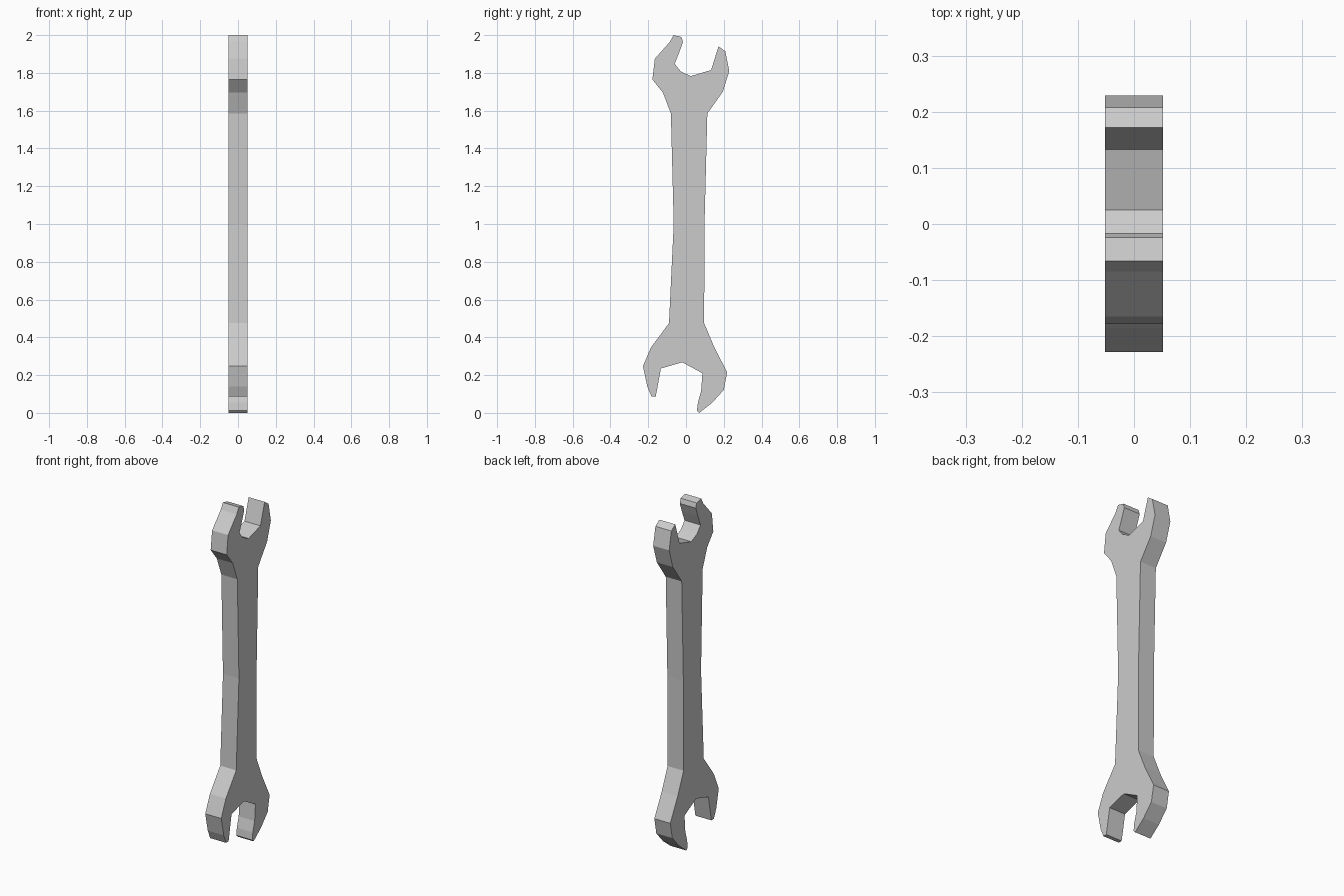
import bpy, bmesh

if "Cube" in bpy.data.objects:
    bpy.data.objects.remove(bpy.data.objects["Cube"])

HALF_THICKNESS = 0.0515

# Outline in (y, z), clockwise in the right-hand view
upper_jaw = [(-0.066, 2.0), (-0.024, 1.99), (-0.016, 1.963), (-0.035, 1.91),
             (-0.06, 1.848), (-0.028, 1.808), (0.025, 1.783), (0.133, 1.815),
             (0.172, 1.94), (0.208, 1.915), (0.229, 1.81), (0.195, 1.70)]
right_edge = [(0.113, 1.585), (0.098, 1.0), (0.096, 0.475)]
lower_jaw = [(0.15, 0.347), (0.218, 0.215), (0.2, 0.122), (0.138, 0.053),
             (0.07, 0.0), (0.058, 0.012), (0.063, 0.055), (0.08, 0.115),
             (0.087, 0.21), (-0.02, 0.268), (-0.133, 0.235), (-0.16, 0.088),
             (-0.183, 0.088), (-0.205, 0.14), (-0.228, 0.247), (-0.185, 0.347)]
left_edge = [(-0.09, 0.475), (-0.065, 1.0), (-0.08, 1.585)]
upper_jaw_side = [(-0.122, 1.695), (-0.178, 1.765), (-0.165, 1.875), (-0.085, 1.965)]
outline = upper_jaw + right_edge + lower_jaw + left_edge + upper_jaw_side

# Flat plate extruded across x
bm = bmesh.new()
face = bm.faces.new([bm.verts.new((-HALF_THICKNESS, y, z)) for y, z in outline])
extruded = bmesh.ops.extrude_face_region(bm, geom=[face], use_keep_orig=True)
top_verts = [g for g in extruded["geom"] if isinstance(g, bmesh.types.BMVert)]
bmesh.ops.translate(bm, verts=top_verts, vec=(2 * HALF_THICKNESS, 0, 0))

# Split the concave sides cleanly
caps = [f for f in bm.faces if len(f.verts) > 4]
bmesh.ops.triangulate(bm, faces=caps, ngon_method='EAR_CLIP')
bmesh.ops.recalc_face_normals(bm, faces=bm.faces)

mesh = bpy.data.meshes.new("wrench")
bm.to_mesh(mesh)
bm.free()
wrench = bpy.data.objects.new("wrench", mesh)
bpy.context.collection.objects.link(wrench)
